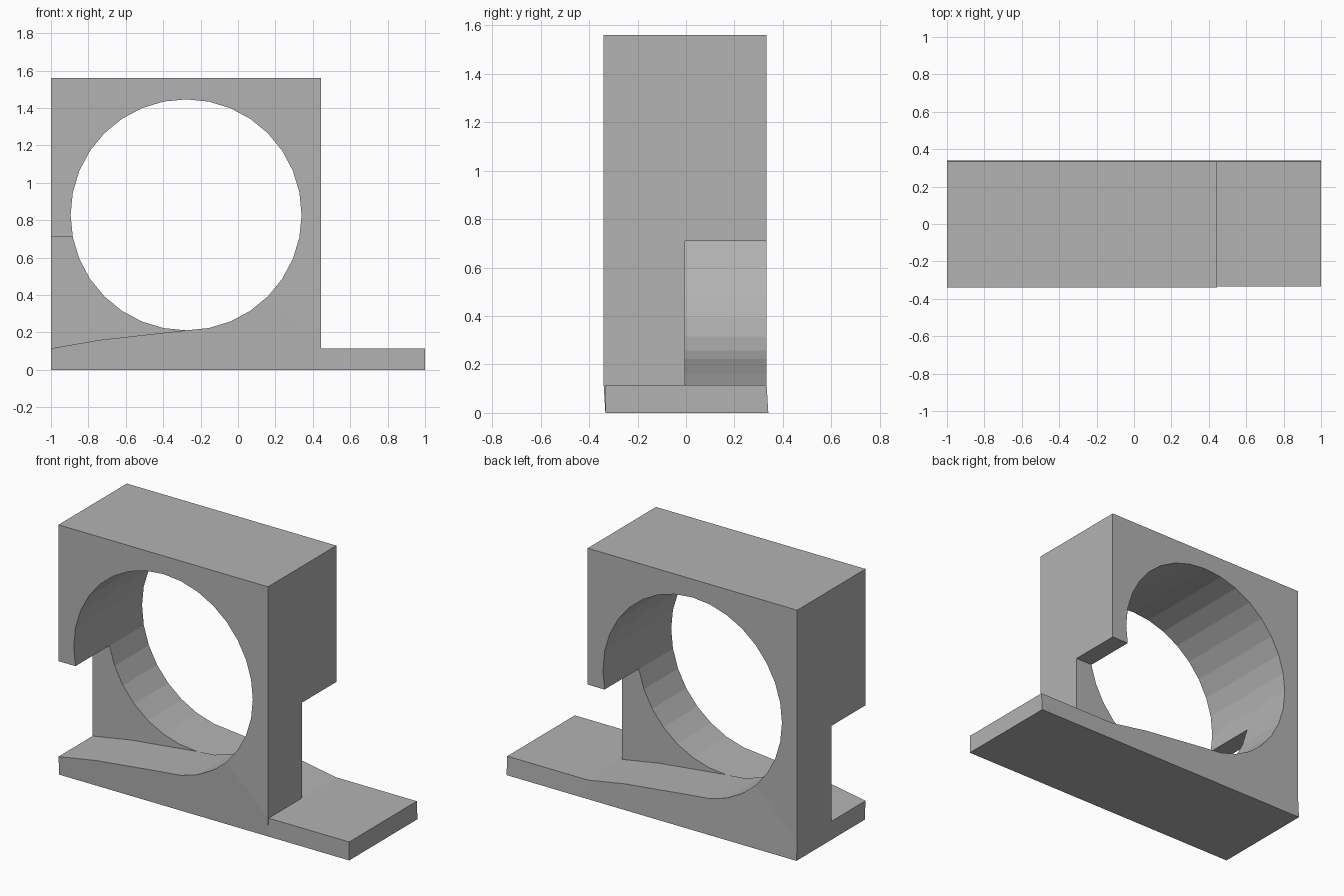
import bpy, bmesh, math

if "Cube" in bpy.data.objects:
    bpy.data.objects.remove(bpy.data.objects["Cube"])

grey = bpy.data.materials.new("plain grey")
grey.diffuse_color = (0.45, 0.45, 0.45, 1)
grey.use_nodes = True
grey.node_tree.nodes["Principled BSDF"].inputs["Base Color"].default_value = grey.diffuse_color

CX, CZ, R = -0.2775, 0.829, 0.6175   # axis and radius of the round opening
SHIFT = 0.007                        # slight lean of the base


def prism(name, profile, y0, y1):
    """Extrude an x-z outline from y0 to y1."""
    bm = bmesh.new()
    rings = [[bm.verts.new((x, y, z)) for x, z in profile] for y in (y0, y1)]
    n = len(profile)
    bm.faces.new(rings[0])
    bm.faces.new(rings[1][::-1])
    for i in range(n):
        j = (i + 1) % n
        bm.faces.new((rings[0][i], rings[1][i], rings[1][j], rings[0][j]))
    bmesh.ops.recalc_face_normals(bm, faces=bm.faces)
    for v in bm.verts:
        if v.co.z == 0:
            v.co.y += SHIFT
    me = bpy.data.meshes.new(name)
    bm.to_mesh(me)
    bm.free()
    ob = bpy.data.objects.new(name, me)
    me.materials.append(grey)
    bpy.context.collection.objects.link(ob)
    return ob


# main block, with its base edge
block = prism("block", [(-1, 0), (0.445, 0), (0.445, 0.115), (0.445, 1.56),
                        (-1, 1.56), (-1, 0.115)], -0.34, 0.333)

# round opening with 32 sides
circle = [(CX + R * math.sin(i * math.tau / 32), CZ + R * math.cos(i * math.tau / 32))
          for i in range(32)]
hole = prism("hole_cutter", circle, -0.6, 0.6)

# ramped side openings: left on the front half, right on the back half
ramp = [(-0.8225, 0.71), (0.02, 0.71), (0.02, 0.2140), (-0.4625, 0.16),
        (-0.7225, 0.115), (-0.8225, 0.0977)]
front_notch = prism("front_left_notch_cutter", [(CX + x, z) for x, z in ramp], -0.6, -0.004)
back_notch = prism("back_right_notch_cutter", [(CX - x, z) for x, z in ramp], -0.004, 0.6)

for cutter in (hole, front_notch, back_notch):
    mod = block.modifiers.new(cutter.name, 'BOOLEAN')
    mod.operation, mod.solver, mod.object = 'DIFFERENCE', 'EXACT', cutter
    bpy.context.view_layer.objects.active = block
    bpy.ops.object.modifier_apply(modifier=mod.name)
    bpy.data.objects.remove(cutter)

# low tongue extending to the right
tongue = prism("base_tongue", [(0.445, 0), (1, 0), (1, 0.115), (0.445, 0.115)], -0.333, 0.333)
for v in tongue.data.vertices:
    if v.co.y < 0:
        v.co.y = -0.333
